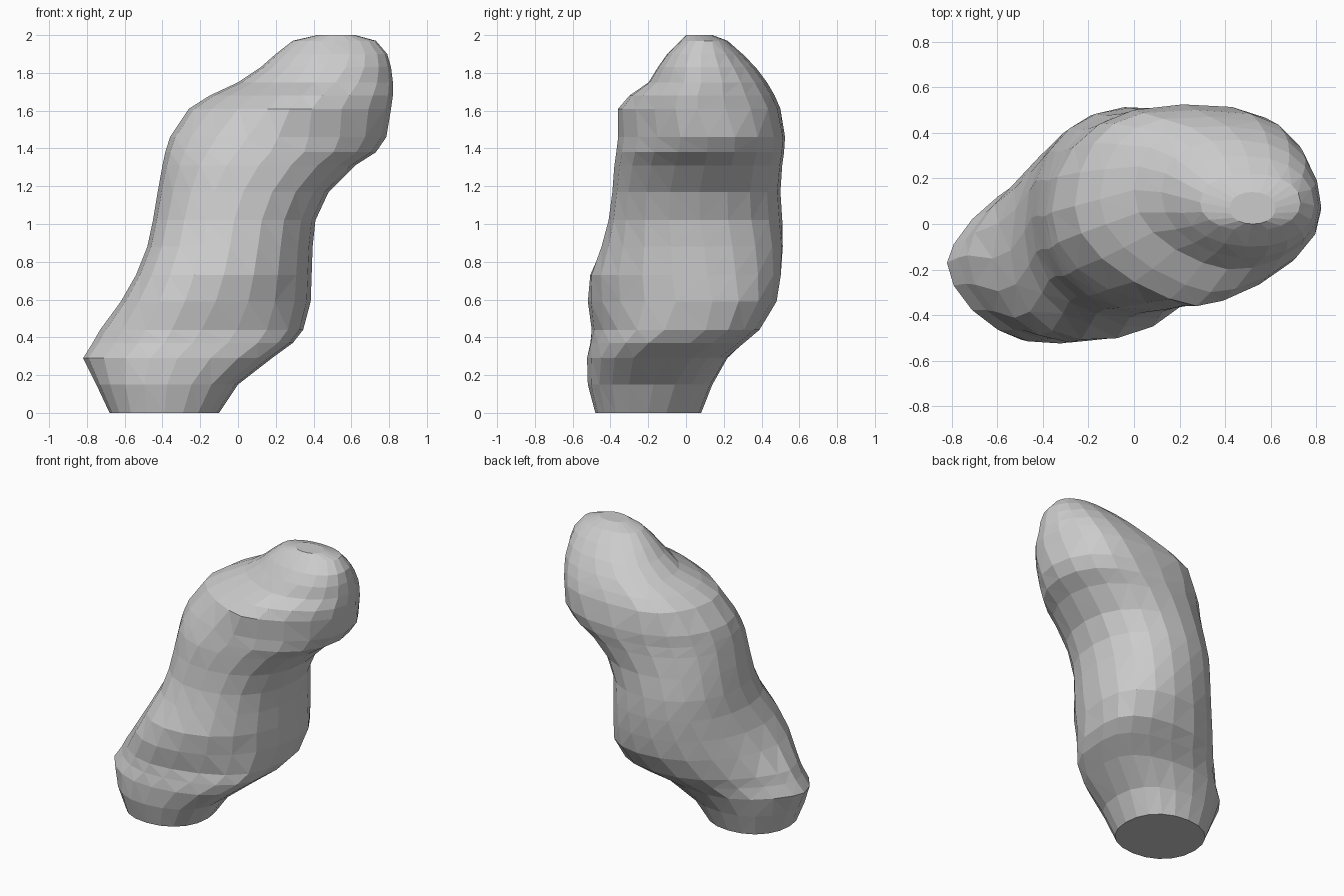
import bpy, bmesh
from math import sin, cos, pi, copysign, exp

SIDES = 20
# horizontal slices: z, x min, x max, y min, y max, skew of the oval
SLICES = [
    (0.00, -0.68, -0.10, -0.48, 0.08, 0.00),
    (0.15, -0.75, 0.00, -0.52, 0.14, 0.03),
    (0.29, -0.82, 0.18, -0.525, 0.22, 0.08),
    (0.37, -0.77, 0.29, -0.51, 0.31, 0.18),
    (0.44, -0.73, 0.345, -0.50, 0.39, 0.25),
    (0.59, -0.62, 0.385, -0.52, 0.48, 0.27),
    (0.73, -0.54, 0.39, -0.51, 0.505, 0.20),
    (0.88, -0.48, 0.395, -0.45, 0.515, 0.11),
    (1.02, -0.45, 0.41, -0.41, 0.51, 0.04),
    (1.17, -0.425, 0.48, -0.39, 0.50, 0.03),
    (1.31, -0.40, 0.62, -0.38, 0.51, 0.06),
    (1.38, -0.385, 0.73, -0.37, 0.52, 0.07),
    (1.46, -0.36, 0.785, -0.36, 0.525, 0.06),
    (1.61, -0.26, 0.81, -0.36, 0.50, -0.02),
    (1.68, -0.15, 0.82, -0.30, 0.47, -0.06),
    (1.75, 0.00, 0.82, -0.20, 0.43, -0.10),
    (1.83, 0.12, 0.81, -0.15, 0.37, -0.10),
    (1.90, 0.20, 0.79, -0.10, 0.30, -0.08),
    (1.97, 0.29, 0.73, -0.03, 0.22, 0.00),
    (2.00, 0.42, 0.62, 0.00, 0.14, 0.00),
]


def bump(z, centre, width):
    return exp(-((z - centre) / width) ** 2)


def outline(z, t, skew):
    """Rounded slice: pointed to the left near the foot, to the front near the head."""
    power = (0.92 + bump(z, 0.36, 0.2) * (0.06 - 0.28 * cos(t))
             + bump(z, 1.62, 0.17) * (0.08 - 0.32 * sin(t)))
    c, s = cos(t), sin(t + skew)
    return copysign(abs(c) ** power, c), copysign(abs(s) ** power, s)


# Bent blobby trunk, lofted through the slices
bm = bmesh.new()
rings = []
for z, x0, x1, y0, y1, skew in SLICES:
    ring = []
    for i in range(SIDES):
        u, v = outline(z, 2 * pi * i / SIDES, skew)
        ring.append(bm.verts.new(((x0 + x1) / 2 + (x1 - x0) / 2 * u,
                                  (y0 + y1) / 2 + (y1 - y0) / 2 * v, z)))
    rings.append(ring)
for low, high in zip(rings, rings[1:]):
    for i in range(SIDES):
        j = (i + 1) % SIDES
        bm.faces.new((low[i], low[j], high[j], high[i]))

# Flat base and small flat top
bm.faces.new(rings[0][::-1])
bm.faces.new(rings[-1])
bmesh.ops.triangulate(bm, faces=[f for f in bm.faces if len(f.verts) == 4])
bmesh.ops.recalc_face_normals(bm, faces=bm.faces)

mesh = bpy.data.meshes.new("bent_trunk")
bm.to_mesh(mesh)
bm.free()
bpy.context.collection.objects.link(bpy.data.objects.new("bent_trunk", mesh))
